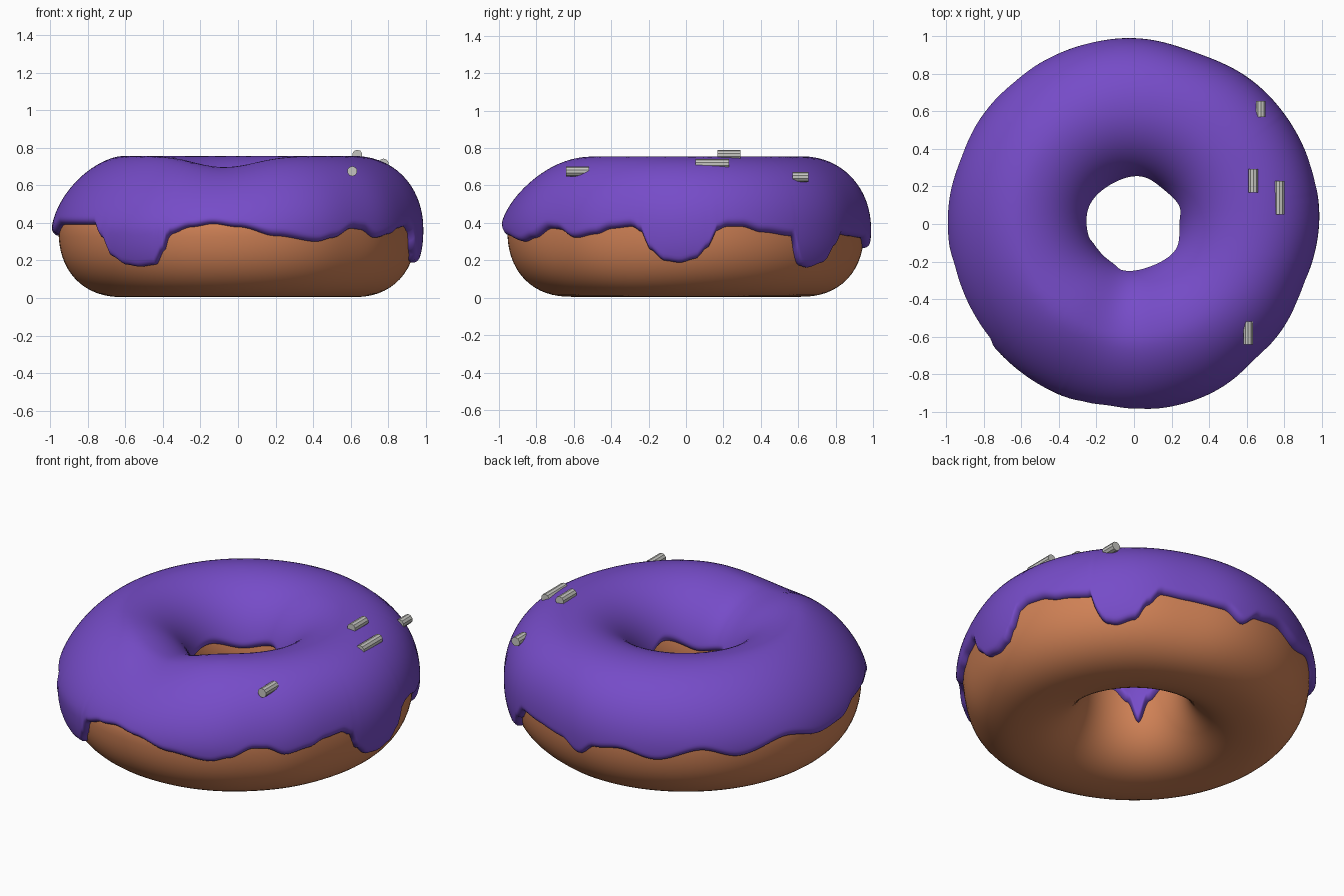
import bpy, bmesh, math

if "Cube" in bpy.data.objects:
    bpy.data.objects.remove(bpy.data.objects["Cube"])

TAU = 2 * math.pi
R, A, ZC, H = 0.613, 0.342, 0.362, 0.357   # ring radius, half width, centre height, half height


def material(name, rgb):
    m = bpy.data.materials.new(name)
    m.diffuse_color = (*rgb, 1)
    m.use_nodes = True
    m.node_tree.nodes["Principled BSDF"].inputs["Base Color"].default_value = m.diffuse_color
    return m


purple = material("purple icing", (0.181, 0.072, 0.578))
brown = material("baked dough", (0.63, 0.22, 0.092))
grey = material("pale grey", (0.56, 0.56, 0.53))


def bump(deg, centre, width):
    d = (deg - centre + 180) % 360 - 180
    return math.exp(-(d / width) ** 2)


def exponent(deg, c, s):
    # fuller shoulder at back right, more sloped at front left
    if s < 0:
        return 2.25
    return 1.87 - 0.33 * math.cos(math.radians(deg - 225)) if c > 0 else 2.0


def surface(deg, phi, off):
    """Point on the ring's rounded section, pushed outward by off."""
    c, s = math.cos(phi), math.sin(phi)
    n = exponent(deg, c, s)
    k = (abs(c) ** n + abs(s) ** n) ** (-1 / n)
    a, h = A + off, H + off
    if c > 0:
        a -= c * (0.03 * bump(deg, 338, 18) + 0.02 * bump(deg, 312, 12)
                  + 0.022 * bump(deg, 70, 14))
    if s > 0:
        h *= 1 - 0.15 * bump(deg, 263, 22)
    r = R + a * k * c
    t = math.radians(deg)
    return (r * math.cos(t), r * math.sin(t), ZC + h * k * s)


def phi_at(deg, z):
    """Section angle on the outer side where the surface has height z."""
    v = (z - ZC) / H
    n = exponent(deg, 1, v)
    return math.atan2(v, (1 - abs(v) ** n) ** (1 / n))


def ease(table, deg):
    """Smooth cyclic interpolation of (degrees, value) pairs."""
    start = table[0][0]
    deg = start + (deg - start) % 360
    pts = table + [(start + 360, table[0][1])]
    for (d0, z0), (d1, z1) in zip(pts, pts[1:]):
        if deg <= d1:
            f = (deg - d0) / (d1 - d0)
            return z0 + (z1 - z0) * f * f * (3 - 2 * f)
    return table[0][1]


def grid_object(name, rows, mat, closed):
    bm = bmesh.new()
    vs = [[bm.verts.new(p) for p in row] for row in rows]
    m, n = len(vs), len(vs[0])
    for i in range(m):
        b = vs[(i + 1) % m]
        for j in range(n if closed else n - 1):
            k = (j + 1) % n
            bm.faces.new((vs[i][j], b[j], b[k], vs[i][k])).smooth = True
    me = bpy.data.meshes.new(name)
    bm.to_mesh(me)
    bm.free()
    me.materials.append(mat)
    ob = bpy.data.objects.new(name, me)
    bpy.context.collection.objects.link(ob)
    return ob


# Dough ring
NT, NP = 120, 64
grid_object("dough", [[surface(360 * i / NT, TAU * j / NP, 0) for j in range(NP)]
                      for i in range(NT)], brown, True)

# Height of the dripping icing edge around the outside
outer_edge = [
    (-39, .32), (-31, .34), (-25, .37), (-18, .38), (-14.5, .35), (-12, .26), (-7, .2),
    (-2, .19), (3, .21), (7, .27), (10, .36), (13, .38), (18, .38), (25, .35), (36, .33),
    (38, .22), (40.5, .175), (44, .165), (50.5, .19), (54.5, .27), (59, .34), (68, .33),
    (81, .32), (88, .265), (94, .33), (103, .35), (115, .31), (130, .37), (142, .32),
    (159, .38), (174, .33), (184, .34), (194, .39), (218, .39), (223, .31), (226, .22),
    (231, .18), (236, .17), (242, .18), (245.5, .25), (248, .34), (255, .38), (262, .40),
    (270, .38), (282, .33), (296, .30), (302, .32), (310, .37), (314, .365)]
# Edge inside the hole, with one long drip
inner_edge = [(0, .4), (20, .46), (50, .4), (80, .45), (120, .41), (160, .45), (195, .43),
              (212, .36), (225, .24), (238, .36), (255, .44), (290, .4), (330, .46)]

# Icing shell: rounded lip that sinks into the dough at both edges
NI, NS = 300, 56
rows = []
for i in range(NI):
    deg = 360 * i / NI
    lo = phi_at(deg, ease(outer_edge, deg))
    hi = math.pi - phi_at(deg, ease(inner_edge, deg))
    row = []
    for j in range(NS + 1):
        u = j / NS
        f = 0.5 - 0.5 * math.cos(math.pi * u)          # denser rings near the lips
        phi = lo + (hi - lo) * f
        d = min(phi - lo, hi - phi)
        lip = math.sqrt(max(0, 1 - (1 - min(d / 0.11, 1)) ** 2))
        row.append(surface(deg, phi, -0.006 + 0.043 * lip))
    rows.append(row)
grid_object("icing", rows, purple, False)

# Sprinkles: small rods lying front to back (x, y, z, length)
for i, (x, y, z, length) in enumerate([(.675, .612, .645, .085), (.635, .23, .762, .125),
                                       (.775, .14, .715, .18), (.608, -.58, .675, .122)]):
    bpy.ops.mesh.primitive_cylinder_add(vertices=10, radius=0.027, depth=length,
                                        location=(x, y, z), rotation=(math.pi / 2, 0, 0))
    ob = bpy.context.object
    ob.name = f"sprinkle_{i + 1}"
    ob.data.materials.append(grey)
